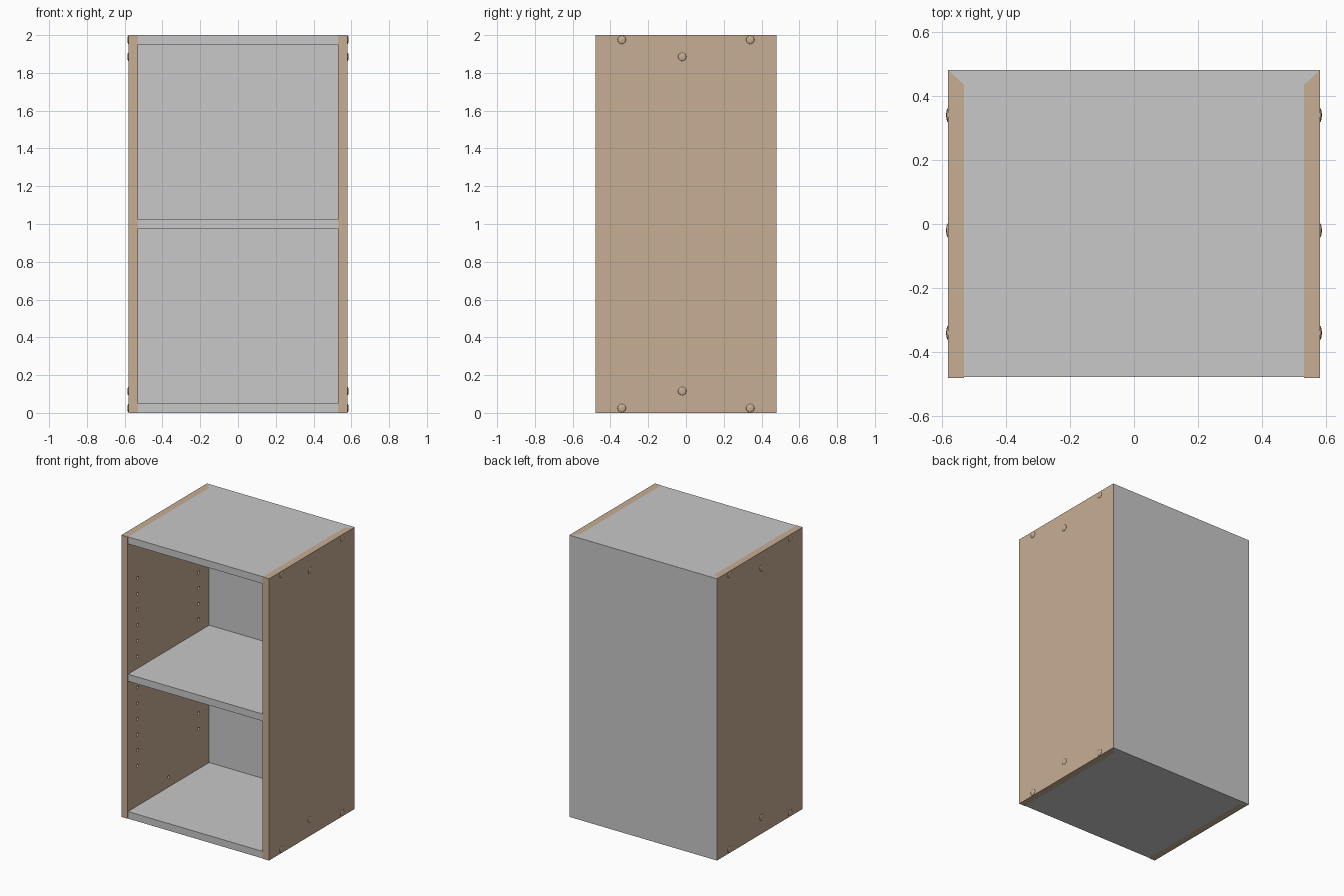
import bpy, bmesh, math
from mathutils import Matrix

if "Cube" in bpy.data.objects:
    bpy.data.objects.remove(bpy.data.objects["Cube"])

W, D, H, T = 0.58, 0.48, 2.0, 0.05   # half width, half depth, height, board thickness
INNER = W - T
BACK = D - 0.046                     # inner face of the back board


def material(name, rgb):
    m = bpy.data.materials.new(name)
    m.diffuse_color = (*rgb, 1)
    m.use_nodes = True
    m.node_tree.nodes["Principled BSDF"].inputs["Base Color"].default_value = m.diffuse_color
    return m


grey = material("grey_board", (0.58, 0.58, 0.58))
tan = material("tan_wood", (0.57, 0.42, 0.295))


def make(name, bm, mat):
    bmesh.ops.recalc_face_normals(bm, faces=bm.faces[:])
    me = bpy.data.meshes.new(name)
    bm.to_mesh(me)
    bm.free()
    ob = bpy.data.objects.new(name, me)
    me.materials.append(mat)
    bpy.context.collection.objects.link(ob)
    return ob


def prism(name, outline, z0, z1, mat):
    """Extrude an xy outline from z0 to z1."""
    bm = bmesh.new()
    face = bm.faces.new([bm.verts.new((x, y, z0)) for x, y in outline])
    top = bmesh.ops.extrude_face_region(bm, geom=[face])["geom"]
    bmesh.ops.translate(bm, vec=(0, 0, z1 - z0),
                        verts=[v for v in top if isinstance(v, bmesh.types.BMVert)])
    return make(name, bm, mat)


# Back board with mitred ends
prism("back_board", [(-W, D), (W, D), (INNER, BACK), (-INNER, BACK)], 0, H, grey)

# Bottom, middle shelf and top
FRONT = -D + 0.003
for name, z in (("bottom_board", 0), ("middle_shelf", H / 2 - T / 2), ("top_board", H - T)):
    prism(name, [(-INNER, FRONT), (INNER, FRONT), (INNER, BACK), (-INNER, BACK)], z, z + T, grey)

# Shelf pin hole positions (two columns) plus single fixing holes
holes = [(y, 1 + 0.111 * k) for y in (-0.37, 0.315) for k in range(-6, 7)]
holes += [(-0.02, 0.12), (-0.02, 1.88)]

# Screw cap positions on the outside
caps = [(y, z) for y in (-0.34, 0.34) for z in (0.025, 1.975)]
caps += [(-0.02, 0.115), (-0.02, 1.885)]

for label, s in (("left", -1), ("right", 1)):
    # Side board, mitred against the back
    side = prism(label + "_side_board",
                 [(s * W, -D), (s * W, D), (s * INNER, BACK), (s * INNER, -D)], 0, H, tan)

    # Holes drilled in the inner face
    bm = bmesh.new()
    for y, z in holes:
        bmesh.ops.create_cone(bm, cap_ends=True, segments=12, radius1=0.011, radius2=0.011,
                              depth=0.04, matrix=Matrix.Translation((s * INNER, y, z))
                              @ Matrix.Rotation(math.pi / 2, 4, 'Y'))
    cutter = make(label + "_hole_cutter", bm, tan)
    cutter.hide_render = True
    cutter.hide_viewport = True
    mod = side.modifiers.new("holes", 'BOOLEAN')
    mod.operation = 'DIFFERENCE'
    mod.solver = 'EXACT'
    mod.object = cutter

    # Shallow domed screw caps
    bm = bmesh.new()
    for y, z in caps:
        bmesh.ops.create_uvsphere(bm, u_segments=20, v_segments=10, radius=1,
                                  matrix=Matrix.Translation((s * W, y, z))
                                  @ Matrix.Diagonal((0.006, 0.022, 0.022, 1)))
    for f in bm.faces:
        f.smooth = True
    make(label + "_screw_caps", bm, tan)
